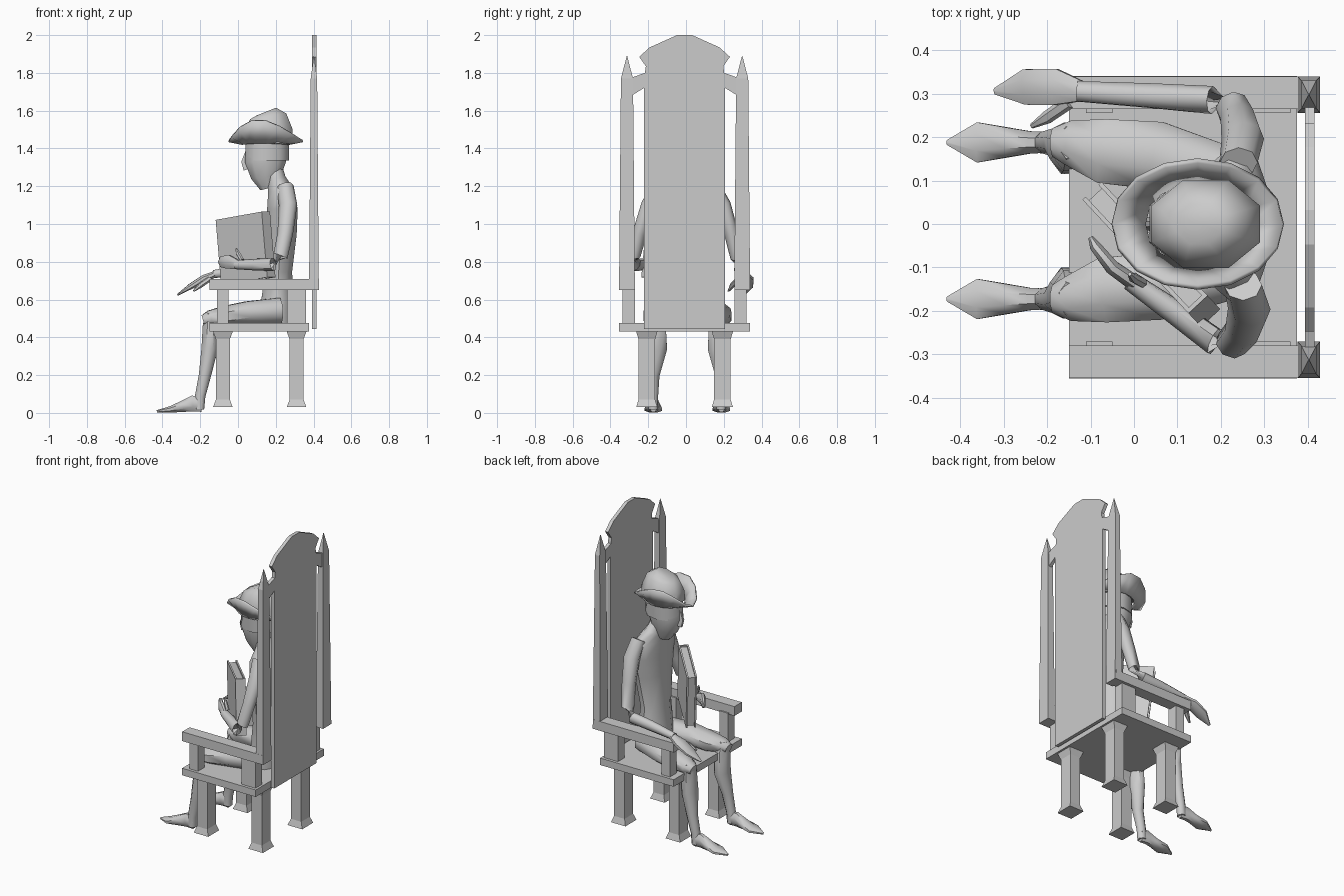
import bpy, bmesh, math
from mathutils import Vector, Matrix

cube = bpy.data.objects.get("Cube")
if cube:
    bpy.data.objects.remove(cube, do_unlink=True)

grey = bpy.data.materials.new("plain grey")
grey.use_nodes = True
tone = (0.6, 0.6, 0.6, 1)
grey.diffuse_color = tone
grey.node_tree.nodes["Principled BSDF"].inputs["Base Color"].default_value = tone

MID = -0.0075                      # chair's symmetry plane in y
X, Y, Z = Vector((1, 0, 0)), Vector((0, 1, 0)), Vector((0, 0, 1))


def finish(name, bm, smooth=None):
    """Turn a bmesh into a named object, optionally smooth shaded."""
    bmesh.ops.recalc_face_normals(bm, faces=bm.faces)
    mesh = bpy.data.meshes.new(name)
    bm.to_mesh(mesh)
    bm.free()
    mesh.materials.append(grey)
    obj = bpy.data.objects.new(name, mesh)
    bpy.context.collection.objects.link(obj)
    if smooth:
        bpy.ops.object.select_all(action="DESELECT")
        bpy.context.view_layer.objects.active = obj
        obj.select_set(True)
        bpy.ops.object.shade_smooth_by_angle(angle=math.radians(smooth))
    return obj


def box(name, xs, ys, zs):
    bm = bmesh.new()
    bmesh.ops.create_cube(bm, size=1)
    for v in bm.verts:
        v.co = [(a + b) / 2 + c * (b - a) for (a, b), c in zip((xs, ys, zs), v.co)]
    return finish(name, bm)


def loft(name, rings, sides=8, ref=X, smooth=50, turn=0.5):
    """Skin elliptical rings (x, y, z, radius along ref, radius across)."""
    bm = bmesh.new()
    pts = [Vector(r[:3]) for r in rings]
    loops = []
    for i, (p, r) in enumerate(zip(pts, rings)):
        way = (pts[min(i + 1, len(pts) - 1)] - pts[max(i - 1, 0)]).normalized()
        a = (ref - way * ref.dot(way)).normalized()
        b = way.cross(a)
        angles = [(k + turn) * math.tau / sides for k in range(sides)]
        loops.append([bm.verts.new(p + a * r[3] * math.cos(t) + b * r[4] * math.sin(t))
                      for t in angles])
    for low, high in zip(loops, loops[1:]):
        for k in range(sides):
            n = (k + 1) % sides
            bm.faces.new((low[k], low[n], high[n], high[k]))
    bm.faces.new(loops[0])
    bm.faces.new(loops[-1])
    return finish(name, bm, smooth)


def square_post(name, x, y, levels):
    """Four-sided post from (height, half depth, half width) levels."""
    q = math.sqrt(2)
    return loft(name, [(x, y, z, d * q, w * q) for z, d, w in levels], 4, smooth=None)


# Chair seat and four flared legs
box("seat", (-.15, .375), (-.355, .34), (.43, .475))
for side, label in ((-1, "right"), (1, "left")):
    for x, place in ((-.08, "front"), (.31, "rear")):
        square_post(f"{label}_{place}_leg", x, MID + side * .2,
                    [(.03, .052, .056), (.07, .037, .044), (.39, .037, .044), (.43, .052, .056)])
        half = .03 if place == "front" else .05
        square_post(f"{label}_{place}_arm_support", x, MID + side * .296,
                    [(.47, half, .033), (.66, half, .033)])
    outer = sorted((MID + side * .347, MID + side * .272))
    box(f"{label}_armrest", (-.15, .42), outer, (.65, .71))
    square_post(f"{label}_back_post", .402, MID + side * .305,
                [(.65, .026, .042), (1.77, .017, .032), (1.89, .001, .001)])

# Tall back panel with notched shoulders joining the posts
half = [(.215, .445), (.215, 1.72), (.28, 1.68), (.28, 1.775), (.21, 1.8),
        (.205, 1.835), (.24, 1.885), (.185, 1.935), (.04, 2)]
outline = [(MID + y, z) for y, z in half] + [(MID - y, z) for y, z in reversed(half)]
bm = bmesh.new()
face = bm.faces.new([bm.verts.new((.393, y, z)) for y, z in outline])
new = bmesh.ops.extrude_face_region(bm, geom=[face])["geom"]
bmesh.ops.translate(bm, verts=[v for v in new if isinstance(v, bmesh.types.BMVert)], vec=X * .022)
finish("back_panel", bm)

# Body, neck and head
loft("torso", [(.2, .01, .475, .1, .13), (.21, .01, .6, .09, .13), (.215, 0, .75, .075, .115),
               (.23, 0, .95, .085, .15), (.235, 0, 1.08, .085, .18), (.225, 0, 1.18, .07, .18),
               (.205, 0, 1.24, .05, .09), (.195, 0, 1.29, .045, .05)], 10)
loft("head", [(.165, 0, 1.19, .05, .04), (.15, 0, 1.25, .085, .065), (.145, 0, 1.33, .115, .085),
              (.15, 0, 1.42, .11, .09), (.15, 0, 1.5, .09, .08)], 10)
loft("nose", [(.05, 0, 1.29, .025, .018), (.035, 0, 1.33, .02, .016), (.05, 0, 1.39, .01, .01)], 6)
loft("hair_band", [(.155, 0, 1.335, .12, .093), (.155, 0, 1.43, .12, .098)], 10)

# Cocked hat: faceted dome and a folded brim
loft("hat_crown", [(.16, 0, 1.43, .135, .11), (.165, 0, 1.5, .135, .11),
                   (.16, 0, 1.57, .105, .085), (.15, 0, 1.595, .06, .05)], 8)
bm = bmesh.new()
rows = []
count = 16
for depth in (0, 1):
    row = []
    for k in range(count):
        t = k * math.tau / count
        lift = math.sin(t) ** 2 * (1 - .45 * math.cos(t)) * .105
        rx, ry, z = ((.12, .095, 1.43), (.195, .14, 1.445 + lift))[depth]
        row.append(bm.verts.new((.147 + rx * math.cos(t), ry * math.sin(t), z)))
    rows.append(row)
for k in range(count):
    n = (k + 1) % count
    bm.faces.new((rows[0][k], rows[0][n], rows[1][n], rows[1][k]))
brim = finish("hat_brim", bm, 50)
solid = brim.modifiers.new("thickness", "SOLIDIFY")
solid.thickness = .012

# Legs and pointed feet
for side, label in ((-1, "left"), (1, "right")):
    y = MID + .015 + side * .18
    loft(f"{label}_thigh", [(.22, side * .1, .54, .075, .08), (.05, y - side * .03, .53, .065, .085),
                            (-.07, y - side * .02, .51, .06, .08), (-.15, y, .5, .045, .055),
                            (-.185, y, .49, .03, .035)], ref=Z)
    loft(f"{label}_shin", [(-.145, y, .53, .03, .04), (-.145, y - side * .01, .46, .045, .06),
                           (-.15, y - side * .015, .34, .047, .062), (-.175, y, .2, .035, .035),
                           (-.2, y, .09, .03, .027), (-.205, y, .02, .028, .027)])
    loft(f"{label}_foot", [(-.19, y, .045, .043, .025), (-.24, y, .05, .045, .028),
                           (-.29, y, .035, .033, .037), (-.36, y, .018, .018, .05),
                           (-.43, y, .008, .007, .006)], ref=Z)

# Right arm lying along the armrest
loft("right_arm", [(.24, .14, 1.2, .045, .04), (.25, .195, 1.1, .05, .042), (.24, .24, .95, .042, .038),
                   (.225, .27, .82, .04, .034), (.18, .285, .765, .04, .032),
                   (.04, .295, .755, .032, .03), (-.13, .305, .735, .022, .025)], ref=X + Z)
loft("right_hand", [(-.12, .305, .735, .018, .025), (-.18, .315, .71, .022, .045),
                    (-.25, .315, .67, .016, .044), (-.32, .305, .625, .005, .008)], ref=Z)
loft("right_thumb", [(-.15, .28, .71, .014, .016), (-.2, .245, .675, .014, .015),
                     (-.235, .225, .645, .005, .006)], 6, ref=Z)

# Left arm folded round the book
loft("left_arm", [(.25, -.14, 1.2, .045, .04), (.265, -.195, 1.1, .05, .042), (.25, -.245, .95, .042, .038),
                  (.225, -.275, .83, .04, .034), (.185, -.27, .785, .038, .03),
                  (.09, -.2, .785, .032, .027), (-.01, -.13, .785, .025, .022)], ref=X + Z)
loft("left_hand", [(0, -.135, .785, .025, .02), (-.05, -.1, .8, .04, .018),
                   (-.09, -.05, .8, .03, .014), (-.1, -.03, .8, .01, .006)], ref=Z)
loft("left_thumb", [(.02, -.135, .81, .012, .012), (0, -.125, .845, .012, .011),
                    (-.01, -.115, .87, .005, .005)], 6)

# Upright book: two covers, pages and spine
place = Matrix.Translation((.04, -.07, .87)) @ Matrix.Rotation(math.radians(-47), 4, "Z") \
    @ Matrix.Rotation(math.radians(-7), 4, "Y")
for name, xs, ys, zs in (("front_cover", (-.18, .18), (-.03, -.02), (-.175, .175)),
                         ("back_cover", (-.18, .18), (.02, .03), (-.175, .175)),
                         ("pages", (-.17, .17), (-.021, .021), (-.165, .165)),
                         ("book_spine", (.17, .18), (-.021, .021), (-.175, .175))):
    box(name, xs, ys, zs).matrix_world = place
